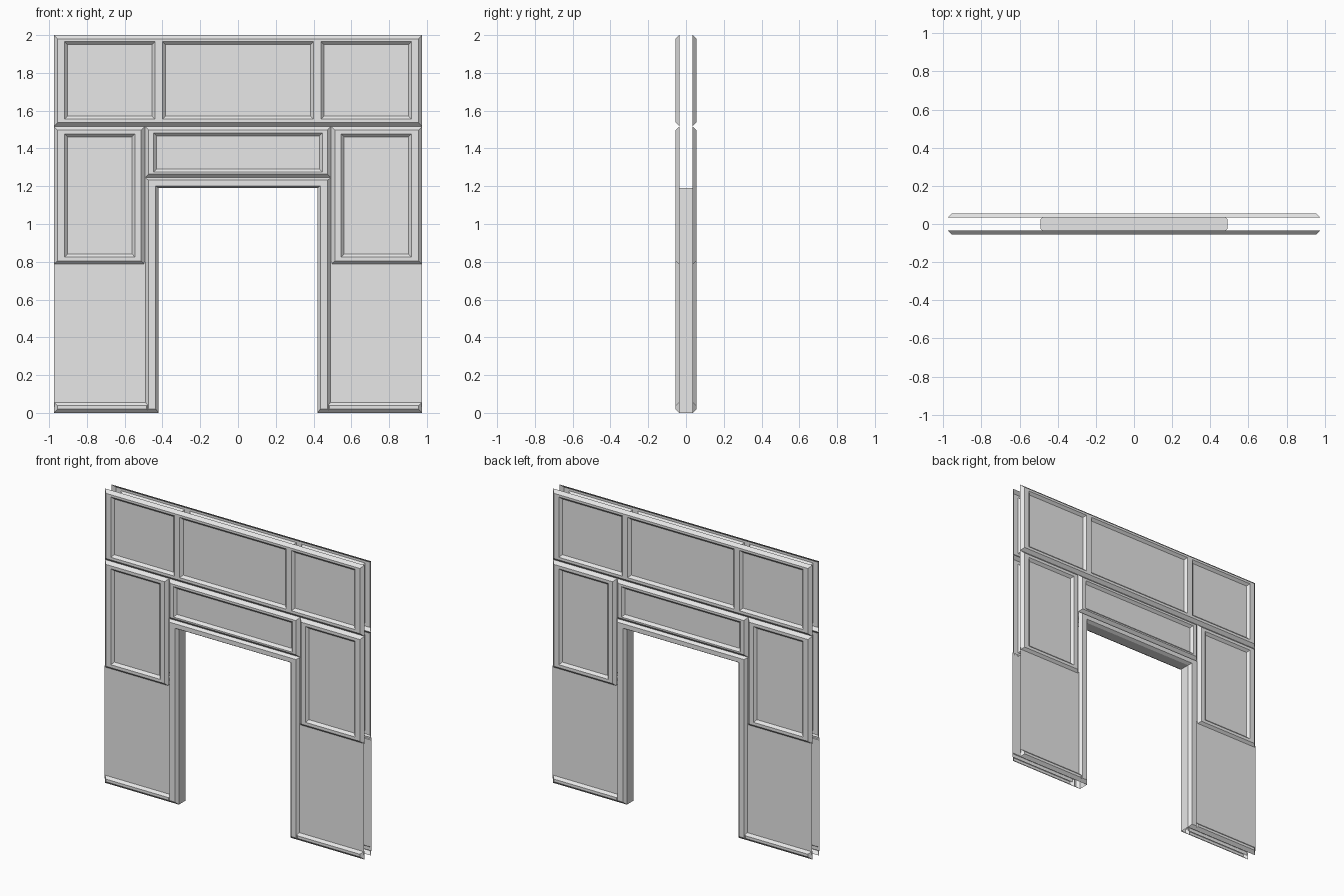
import bpy
import bmesh

cube = bpy.data.objects.get("Cube")
if cube:
    bpy.data.objects.remove(cube, do_unlink=True)

BACK, FIELD, FACE = -0.035, -0.039, -0.055   # depths of the front skin
BEVEL, LIP = 0.02, 0.016                     # outer bevel and recess slope widths

plaster = bpy.data.materials.new("light_grey")
plaster.use_nodes = True
GREY = (0.8, 0.8, 0.8, 1)
plaster.diffuse_color = GREY
plaster.node_tree.nodes["Principled BSDF"].inputs["Base Color"].default_value = GREY


def rect(x0, x1, z0, z1, y):
    return [(x0, y, z0), (x1, y, z0), (x1, y, z1), (x0, y, z1)]


def ring(outer, inner):
    """Four mitred faces between two rectangles."""
    return [(outer[i], outer[(i + 1) % 4], inner[(i + 1) % 4], inner[i]) for i in range(4)]


def build(name, faces, mirror_x=False, mirror_y=True):
    bm = bmesh.new()
    for face in faces:
        bm.faces.new([bm.verts.new(p) for p in face])
    bmesh.ops.remove_doubles(bm, verts=bm.verts, dist=0.0001)
    mesh = bpy.data.meshes.new(name)
    bm.to_mesh(mesh)
    bm.free()
    mesh.materials.append(plaster)
    obj = bpy.data.objects.new(name, mesh)
    bpy.context.collection.objects.link(obj)
    if mirror_x or mirror_y:
        mod = obj.modifiers.new("Mirror", 'MIRROR')
        mod.use_axis = (mirror_x, mirror_y, False)
        mod.use_mirror_merge = False
    return obj


def raised_panel(name, x0, x1, z0, z1, recesses=(), rz=None, mirror_x=False):
    """Bevelled slab face with a row of sunken fields between heights rz."""
    fx0, fx1, fz0, fz1 = x0 + BEVEL, x1 - BEVEL, z0 + BEVEL, z1 - BEVEL
    faces = ring(rect(x0, x1, z0, z1, BACK), rect(fx0, fx1, fz0, fz1, FACE))
    if not recesses:
        faces.append(rect(fx0, fx1, fz0, fz1, FACE))
        return build(name, faces, mirror_x)
    a, b = rz
    # Rails below and above, stiles between the recesses
    faces += [rect(fx0, fx1, fz0, a, FACE), rect(fx0, fx1, b, fz1, FACE)]
    left = fx0
    for r0, r1 in recesses:
        faces.append(rect(left, r0, a, b, FACE))
        floor = rect(r0 + LIP, r1 - LIP, a + LIP, b - LIP, FIELD)
        faces += ring(rect(r0, r1, a, b, FACE), floor) + [floor]
        left = r1
    faces.append(rect(left, fx1, a, b, FACE))
    return build(name, faces, mirror_x)


# Upper wall panels
raised_panel("top_band", -0.975, 0.975, 1.517, 2.0,
             [(-0.918, -0.44), (-0.4, 0.4), (0.44, 0.918)], (1.555, 1.965))
raised_panel("center_panel", -0.493, 0.493, 1.245, 1.517,
             [(-0.447, 0.447)], (1.275, 1.482))
raised_panel("side_panels", 0.493, 0.975, 0.785, 1.517,
             [(0.545, 0.918)], (0.825, 1.477), mirror_x=True)

# Plain lower wall and skirting
build("lower_walls", [rect(0.48, 0.975, 0.03, 0.8, FIELD)], mirror_x=True)
raised_panel("skirting", 0.465, 0.975, 0, 0.058, mirror_x=True)

# Door trim: a bevelled profile swept up one jamb and over to the centre
HALF, HEAD = 0.42, 1.19
profile = [(0, BACK), (0.016, FACE), (0.055, FACE), (0.072, BACK)]


def path(o, y):
    foot = 0.02 if y == FACE else 0
    top = HEAD + o * 0.77
    return [(HALF + o, y, foot), (HALF + o, y, top), (0, y, top)]


rails = [path(o, y) for o, y in profile]
trim = [[r[0] for r in rails]]
for p, q in zip(rails, rails[1:]):
    trim += [(p[i], q[i], q[i + 1], p[i + 1]) for i in range(2)]
build("door_trim", trim, mirror_x=True)

# Inside faces of the doorway
inner, outer = path(0, BACK), path(0, -BACK)
build("door_lining", [(inner[i], inner[i + 1], outer[i + 1], outer[i]) for i in range(2)],
      mirror_x=True, mirror_y=False)

# Thin cap over the hollow above the doorway
cap = [(0, 0), (0.49, 0), (0.49, 0.025), (0.48, 0.037), (0, 0.037)]
build("lintel_cap", [[(x, y, 1.51) for x, y in cap]], mirror_x=True)
